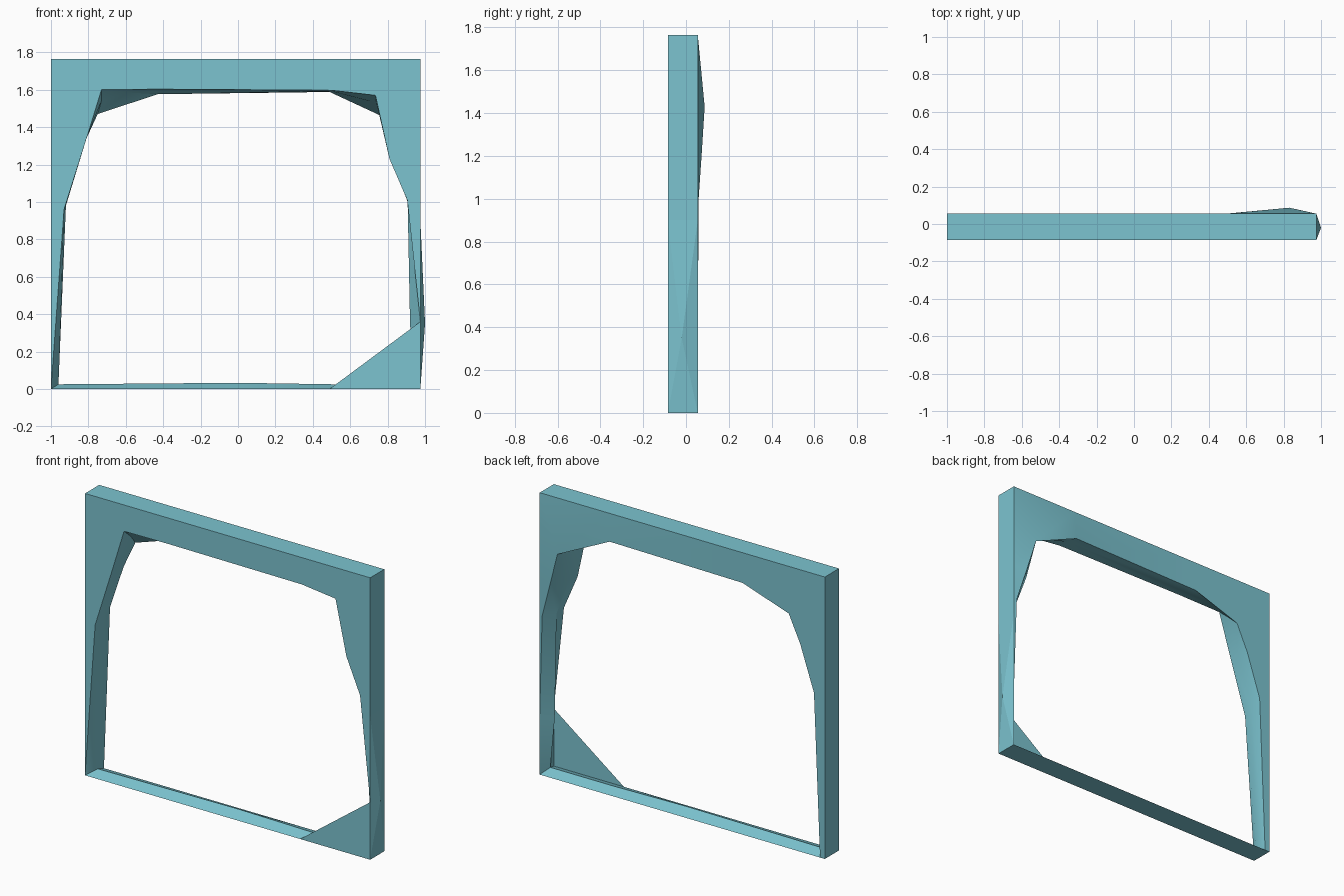
import bpy, bmesh, math

if "Cube" in bpy.data.objects:
    bpy.data.objects.remove(bpy.data.objects["Cube"])

FRONT, RIDGE, BACK = -0.085, -0.015, 0.055

# Stations clockwise from bottom left:
# outer x,z | front inner x,z | mid ridge x,z | back inner x,z | back inner y
stations = [
    (-1, 0,        -1, 0,        -.96, .025,  -.967, 0,    BACK),
    (-1, .98,      -.93, .96,    -.92, .98,   -.925, 1.02, BACK),
    (-1, 1.34,     -.81, 1.34,   -.81, 1.34,  -.83, 1.30,  BACK),
    (-1, 1.765,    -.73, 1.60,   -.73, 1.54,  -.75, 1.47,  BACK),
    (-.43, 1.765,  -.43, 1.603,  -.59, 1.585, -.43, 1.576, BACK),
    (.5, 1.765,    .5, 1.597,    .5, 1.592,   .49, 1.588,  BACK),
    (.975, 1.765,  .735, 1.57,   .74, 1.53,   .83, 1.43,   .087),
    (.975, 1.23,   .81, 1.23,    .82, 1.23,   .89, 1.22,   .074),
    (.975, 1.0,    .905, 1.01,   .907, 1.0,   .955, 1.0,   .059),
    (.975, .36,    .975, .36,    .92, .34,    .975, .36,   BACK),
    (.975, 0,      .975, 0,      .95, .025,   .975, 0,     BACK),
    (.49, 0,       .49, 0,       .51, .025,   .49, 0,      BACK),
    (0, 0,         0, 0,         0, .033,     0, 0,        BACK),
]

bm = bmesh.new()
rings = []
for ox, oz, fx, fz, mx, mz, bx, bz, by in stations:
    rings.append([bm.verts.new(p) for p in (
        (ox, FRONT, oz), (fx, FRONT, fz), (mx, RIDGE, mz),
        (bx, by, bz), (ox, BACK, oz))])

# Frame skin: front, inner faces, back and outer edge
for i, a in enumerate(rings):
    b = rings[(i + 1) % len(rings)]
    for k in range(5):
        j = (k + 1) % 5
        bm.faces.new((a[k], a[j], b[j], b[k]))

# Corner web at the front lower right
bm.faces.new([rings[i][1] for i in (9, 11, 10)])

bmesh.ops.remove_doubles(bm, verts=bm.verts[:], dist=0.0005)
bmesh.ops.dissolve_degenerate(bm, dist=0.0005, edges=bm.edges[:])
bmesh.ops.triangulate(bm, faces=bm.faces[:])
bmesh.ops.recalc_face_normals(bm, faces=bm.faces[:])


def make_object(name, bm):
    mesh = bpy.data.meshes.new(name)
    bm.to_mesh(mesh)
    bm.free()
    ob = bpy.data.objects.new(name, mesh)
    bpy.context.collection.objects.link(ob)
    mesh.materials.append(mat)
    return ob


mat = bpy.data.materials.new("teal")
mat.diffuse_color = (0.2, 0.55, 0.63, 1)
mat.use_nodes = True
mat.node_tree.nodes["Principled BSDF"].inputs["Base Color"].default_value = mat.diffuse_color

frame = make_object("opening_frame", bm)
bpy.context.view_layer.objects.active = frame
frame.select_set(True)
bpy.ops.object.shade_smooth_by_angle(angle=math.radians(35))

# Shallow bulge on the lower right edge
bm = bmesh.new()
base = [bm.verts.new((.975, y, z)) for y, z in
        ((FRONT, 0), (BACK, 0), (BACK, .9), (FRONT, .9))]
tip = bm.verts.new((1.0, -.02, .35))
for i in range(4):
    bm.faces.new((base[i], base[(i + 1) % 4], tip))
bmesh.ops.recalc_face_normals(bm, faces=bm.faces[:])
make_object("side_bulge", bm)
